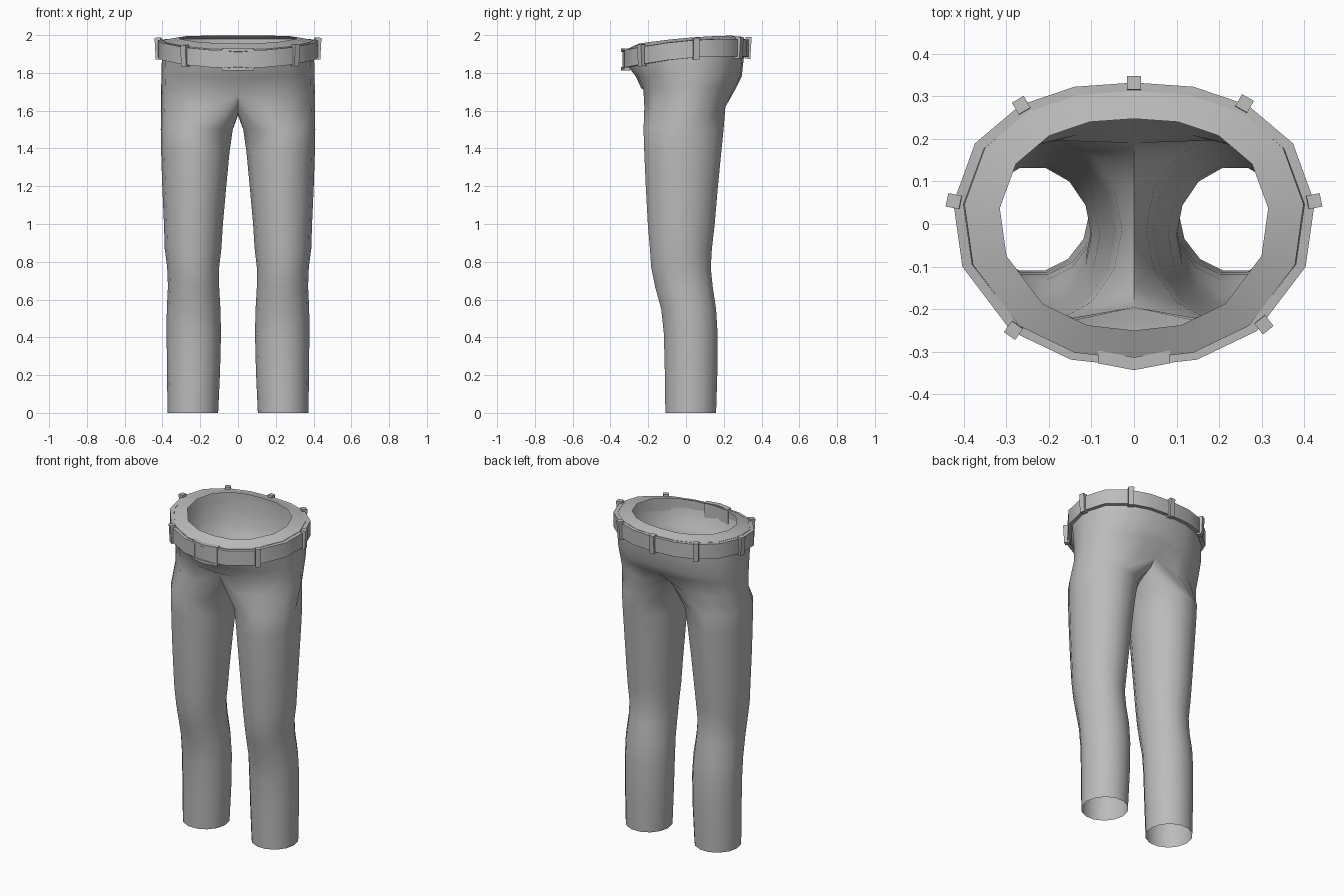
import bpy, bmesh, math
from mathutils import Vector, Matrix

if "Cube" in bpy.data.objects:
    bpy.data.objects.remove(bpy.data.objects["Cube"])

fabric = bpy.data.materials.new("grey")
fabric.diffuse_color = (0.5, 0.5, 0.5, 1)
fabric.use_nodes = True
fabric.node_tree.nodes["Principled BSDF"].inputs["Base Color"].default_value = fabric.diffuse_color

# Half waist outline, front centre to back centre, in unit size
ARC = [(0, -1), (.35, -.95), (.68, -.75), (.95, -.3), (1, .15),
       (.88, .57), (.63, .84), (.33, .97), (0, 1)]
N = 14                                   # sides of one leg


def finish(bm, name, angle=35):
    bmesh.ops.recalc_face_normals(bm, faces=bm.faces)
    me = bpy.data.meshes.new(name)
    bm.to_mesh(me)
    bm.free()
    me.materials.append(fabric)
    ob = bpy.data.objects.new(name, me)
    bpy.context.collection.objects.link(ob)
    bpy.ops.object.select_all(action='DESELECT')
    ob.select_set(True)
    bpy.context.view_layer.objects.active = ob
    if angle:
        bpy.ops.object.shade_smooth_by_angle(angle=math.radians(angle))
    return ob


def arc(xh, yf, yb):
    return [(x * xh, y * (yb if y > 0 else -yf)) for x, y in ARC]


def belt_low(y):
    """Height of the belt's lower edge: it dips at the front."""
    return 1.878 + .088 * y - .2 * y * y


# ---- trousers: one leg and half the hips, then mirrored
bm = bmesh.new()
LEG = [  # z, inner x, outer x, front y, back y
    (0, .105, .373, -.11, .16), (.22, .095, .376, -.113, .167), (.42, .09, .378, -.118, .168),
    (.55, .093, .377, -.132, .16), (.67, .1, .371, -.165, .142), (.77, .1, .375, -.185, .132),
    (.87, .088, .388, -.192, .138), (1.0, .08, .392, -.203, .153), (1.2, .062, .401, -.214, .17),
    (1.38, .045, .407, -.222, .188), (1.5, .028, .409, -.226, .2)]
rings = []
for z, xi, xo, yf, yb in LEG:
    ring = []
    for i in range(N):
        a = 2 * math.pi * (i - 4) / N
        ring.append(bm.verts.new(((xi + xo) / 2 + (xo - xi) / 2 * math.cos(a),
                                  (yf + yb) / 2 + (yb - yf) / 2 * math.sin(a) * 1.02, z)))
    rings.append(ring)

# crotch ring: outer arc plus a saddle on the centre line
pts = [(x, y, 1.62) for x, y in arc(.408, -.232, .215)]
pts[0], pts[8] = (0, -.195, 1.69), (0, .19, 1.67)
pts += [(0, .15, 1.625), (0, .08, 1.59), (0, 0, 1.575), (0, -.08, 1.59), (0, -.15, 1.625)]
rings.append([bm.verts.new(p) for p in pts])
for a, b in zip(rings, rings[1:]):
    for i in range(N):
        j = (i + 1) % N
        bm.faces.new((a[i], a[j], b[j], b[i]))

# hips up to the waist, with a rim sloping up and inwards
hips = [[(x, y, 1.72 + .0 * y) for x, y in arc(.407, -.238, .265)],
        [(x, y, 1.78) for x, y in arc(.405, -.265, .295)],
        [(x, y, belt_low(y) + .01) for x, y in arc(.403, -.312, .308)],
        [(x, y, belt_low(y) + .093) for x, y in arc(.398, -.318, .312)],
        [(x, y, 1.985 + .085 * y - .14 * y * y) for x, y in arc(.315, -.25, .247)]]
low = rings[-1][:9]
for row in hips:
    top = [bm.verts.new(p) for p in row]
    for i in range(8):
        bm.faces.new((low[i], low[i + 1], top[i + 1], top[i]))
    low = top
half = bm.verts[:] + bm.edges[:] + bm.faces[:]
copy = bmesh.ops.duplicate(bm, geom=half)["geom"]
for v in copy:
    if isinstance(v, bmesh.types.BMVert):
        v.co.x *= -1
bmesh.ops.reverse_faces(bm, faces=[f for f in copy if isinstance(f, bmesh.types.BMFace)])
bmesh.ops.remove_doubles(bm, verts=bm.verts[:], dist=.0005)
finish(bm, "trousers", 40)

# ---- belt: closed band with a rectangular section
bm = bmesh.new()


def around(xh, yf, yb):
    a = arc(xh, yf, yb)
    return a + [(-x, y) for x, y in a[-2:0:-1]]


outer, inner = around(.424, -.335, .332), around(.4, -.314, .31)
sections = []
for (xo, yo), (xi, yi) in zip(outer, inner):
    z = belt_low(yo)
    sections.append([bm.verts.new(p) for p in (
        (xo, yo, z), (xo, yo, z + .092), (xi, yi, z + .092), (xi, yi, z))])
for k, s in enumerate(sections):
    t = sections[(k + 1) % len(sections)]
    for i in range(4):
        j = (i + 1) % 4
        bm.faces.new((s[i], t[i], t[j], s[j]))
finish(bm, "belt", 30)

# ---- belt loops
for k, (x, y) in enumerate([(0, .328), (.258, .28), (-.263, .276), (.42, .053), (-.42, .053),
                            (.303, -.234), (-.281, -.247)]):
    bm = bmesh.new()
    yaw = math.atan2(y / .33 ** 2, x / .42 ** 2)
    m = (Matrix.Translation((x, y, belt_low(y) + .047)) @ Matrix.Rotation(yaw, 4, 'Z')
         @ Matrix.Rotation(.06, 4, 'Y') @ Matrix.Diagonal((.032, .032, .115, 1)))
    bmesh.ops.create_cube(bm, size=1, matrix=m)
    finish(bm, "belt_loop_%d" % (k + 1), 0)

# ---- buckle: bent plate with a recessed panel
bm = bmesh.new()
cols = []
for x, y in [(-.084, -.327), (0, -.343), (.084, -.327)]:
    cols.append([bm.verts.new(p) for p in (
        (x, y, 1.812), (x, y, 1.93), (x, y + .03, 1.93), (x, y + .03, 1.812))])
front = []
for a, b in zip(cols, cols[1:]):
    for i in range(4):
        j = (i + 1) % 4
        f = bm.faces.new((a[i], b[i], b[j], a[j]))
        if i == 0:
            front.append(f)
bm.faces.new(cols[0])
bm.faces.new(cols[-1][::-1])
bmesh.ops.recalc_face_normals(bm, faces=bm.faces)
bmesh.ops.inset_region(bm, faces=front, thickness=.018, depth=0)
bmesh.ops.inset_region(bm, faces=front, thickness=.002, depth=-.006)
finish(bm, "buckle", 30)
